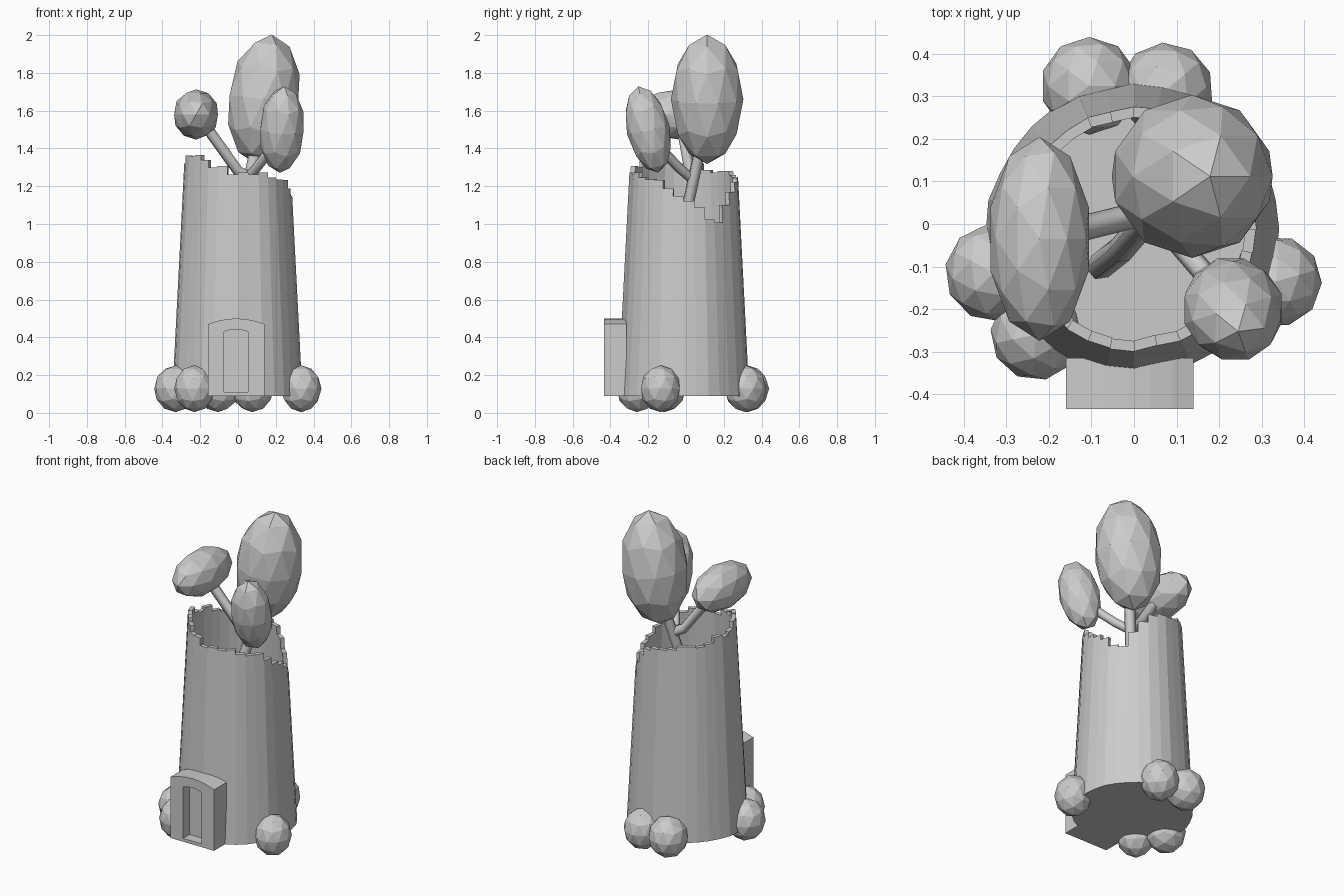
import bpy, bmesh, math, random
from mathutils import Euler

if "Cube" in bpy.data.objects:
    bpy.data.objects.remove(bpy.data.objects["Cube"])
random.seed(4)


def add_object(name, bm):
    me = bpy.data.meshes.new(name)
    bm.to_mesh(me)
    bm.free()
    ob = bpy.data.objects.new(name, me)
    bpy.context.collection.objects.link(ob)
    return ob


def blob(name, loc, scale, rot=(0, 0, 0)):
    bm = bmesh.new()
    bmesh.ops.create_icosphere(bm, subdivisions=2, radius=1)
    ob = add_object(name, bm)
    ob.location, ob.scale = loc, scale
    ob.rotation_euler = Euler([math.radians(a) for a in rot])
    return ob


def limb(name, points, radius):
    cu = bpy.data.curves.new(name, 'CURVE')
    cu.dimensions = '3D'
    cu.bevel_depth, cu.bevel_resolution = radius, 1
    cu.use_fill_caps = True
    sp = cu.splines.new('POLY')
    sp.points.add(len(points) - 1)
    for p, co in zip(sp.points, points):
        p.co = (*co, 1)
    ob = bpy.data.objects.new(name, cu)
    bpy.context.collection.objects.link(ob)


# hollow stump tower: jagged rim height by angle
KNOTS = [(0, 1.12), (15, 1.08), (35, 0.99), (50, 1.08), (65, 1.19), (90, 1.24),
         (120, 1.28), (150, 1.29), (180, 1.33), (205, 1.37), (225, 1.36),
         (240, 1.31), (260, 1.275), (290, 1.275), (315, 1.25), (340, 1.21), (360, 1.12)]


def rim_height(a):
    for (a0, h0), (a1, h1) in zip(KNOTS, KNOTS[1:]):
        if a0 <= a <= a1:
            return h0 + (h1 - h0) * (a - a0) / (a1 - a0)


N, BASE, THICK = 32, 0.09, 0.025
jitter = [random.uniform(-0.007, 0.004) for _ in range(N)]
heights = [rim_height((i + 0.5) * 360 / N) + random.uniform(-0.02, 0.02) for i in range(N)]
bm = bmesh.new()


def wall_vert(i, z, inset):
    a = 2 * math.pi * i / N
    r = 0.346 - 0.062 * (z - BASE) / 1.2 + jitter[i % N] - inset
    return bm.verts.new((r * math.cos(a), r * math.sin(a) - 0.012, z))


def wall_face(*specs):
    bm.faces.new([wall_vert(*s) for s in specs])


for i in range(N):
    h, prev, j = heights[i], heights[i - 1], i + 1
    wall_face((i, BASE, 0), (j, BASE, 0), (j, h, 0), (i, h, 0))
    wall_face((j, BASE, THICK), (i, BASE, THICK), (i, h, THICK), (j, h, THICK))
    wall_face((i, h, 0), (j, h, 0), (j, h, THICK), (i, h, THICK))
    step = [(i, prev, 0), (i, h, 0), (i, h, THICK), (i, prev, THICK)]
    wall_face(*step)
wall_face(*[(i, BASE, 0) for i in reversed(range(N))])
bmesh.ops.remove_doubles(bm, verts=bm.verts, dist=0.0001)
add_object("stump_tower", bm)


# doorway: arched frame around a recessed panel
def arch(x0, x1, z0, zs, zt, n=6):
    mid, half = (x0 + x1) / 2, (x1 - x0) / 2
    pts = [(x0, z0), (x1, z0)]
    for k in range(n + 1):
        t = 1 - 2 * k / n
        pts.append((mid + half * t, zs + (zt - zs) * (1 - t * t)))
    return pts


outer = arch(-0.16, 0.14, 0.09, 0.47, 0.5)
inner = arch(-0.075, 0.053, 0.11, 0.43, 0.442)
bm = bmesh.new()
ring = lambda pts, y: [bm.verts.new((x, y, z)) for x, z in pts]
back, front = ring(outer, -0.315), ring(outer, -0.435)
lip, panel = ring(inner, -0.435), ring(inner, -0.37)
for a, b in ((back, front), (front, lip), (lip, panel)):
    for k in range(len(a)):
        m = (k + 1) % len(a)
        bm.faces.new((a[k], a[m], b[m], b[k]))
bm.faces.new(panel)
bm.faces.new(back[::-1])
bmesh.ops.recalc_face_normals(bm, faces=bm.faces)
add_object("doorway", bm)

# bushes around the foot
for k, (x, y, r) in enumerate([(-0.105, 0.325, 0.115), (0.075, 0.315, 0.112),
                               (-0.33, -0.115, 0.115), (-0.23, -0.26, 0.108),
                               (0.335, -0.135, 0.107)]):
    blob(f"bush_{k + 1}", (x, y, 0.128), (r, r, 0.124), (0, 0, 40 * k))

# tree growing out of the hollow
limb("trunk", [(-0.08, -0.1, 0.1), (-0.03, -0.06, 0.7), (0.03, 0.01, 1.1), (0.1, 0.08, 1.42)], 0.032)
limb("left_branch", [(0.06, 0.04, 1.25), (0.0, 0.02, 1.28), (-0.2, -0.03, 1.56)], 0.03)
limb("right_branch", [(0.05, 0.03, 1.24), (0.1, -0.04, 1.3), (0.22, -0.18, 1.45)], 0.026)
blob("top_foliage", (0.137, 0.112, 1.66), (0.192, 0.192, 0.345), (0, 7, 0))
blob("right_foliage", (0.233, -0.2, 1.5), (0.12, 0.115, 0.235), (13, 3, 0))
blob("left_foliage", (-0.222, -0.035, 1.58), (0.122, 0.24, 0.133))
